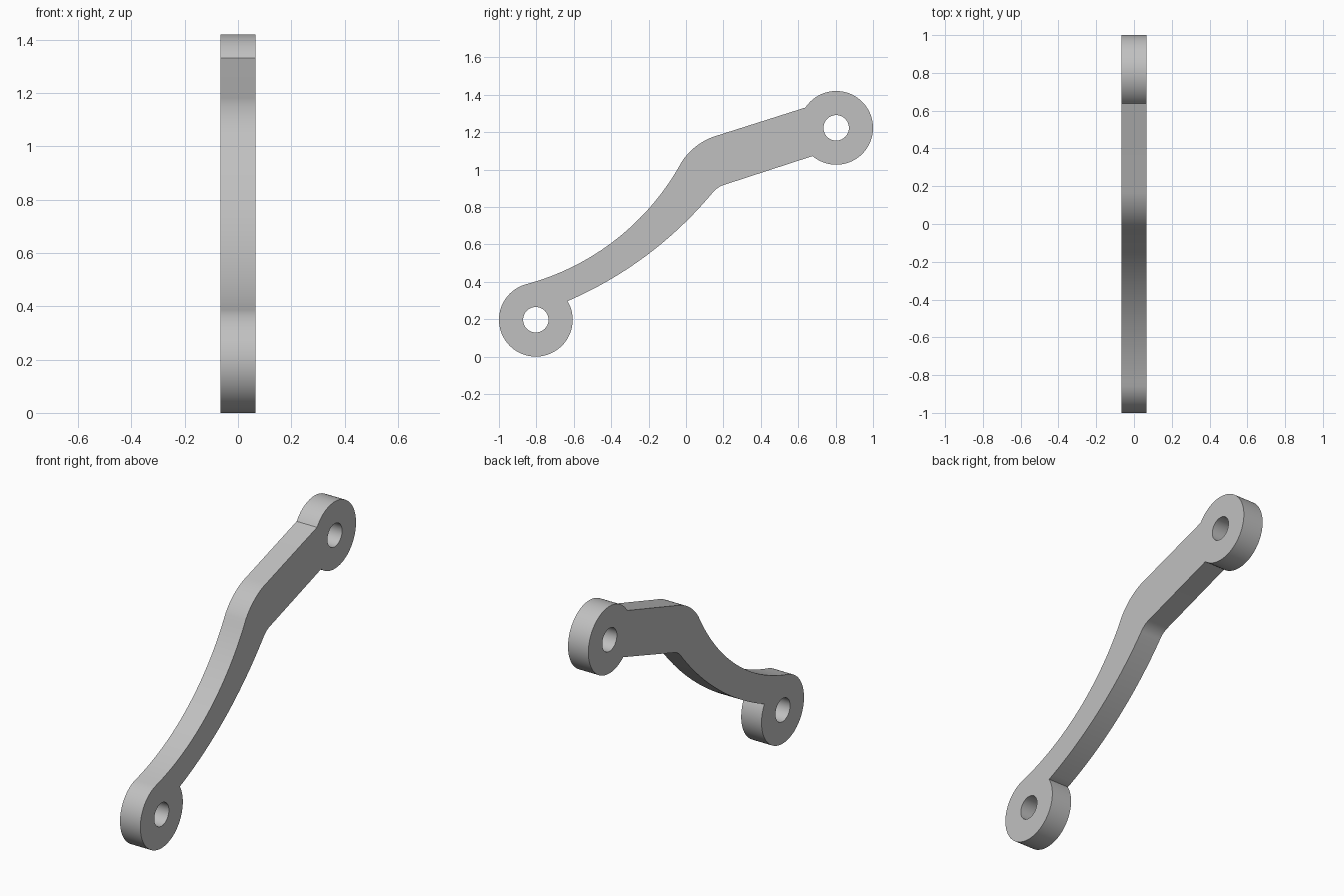
import bpy, bmesh, math
from mathutils import Vector

cube = bpy.data.objects.get("Cube")
if cube:
    bpy.data.objects.remove(cube, do_unlink=True)

HALF_WIDTH = 0.066
BOSS_R, HOLE_R = 0.197, 0.068
LOW, HIGH = Vector((-0.803, 0.197)), Vector((0.803, 1.223))


def arc(centre, radius, start, end, steps):
    """Points along a circular arc, angles in degrees."""
    angles = [math.radians(start + (end - start) * i / steps) for i in range(steps + 1)]
    return [centre + radius * Vector((math.cos(a), math.sin(a))) for a in angles]


def arc_through(a, b, c, steps):
    """Arc from a to c that passes through b."""
    a, b, c = Vector(a), Vector(b), Vector(c)
    p, q = b - a, c - a
    d = 2 * (p.x * q.y - p.y * q.x)
    centre = a + Vector((q.y * p.dot(p) - p.y * q.dot(q),
                         p.x * q.dot(q) - q.x * p.dot(p))) / d
    start = math.atan2(*(a - centre).yx)
    end = math.atan2(*(c - centre).yx)
    sweep = (end - start + math.pi) % (2 * math.pi) - math.pi
    return arc(centre, (a - centre).length, math.degrees(start),
               math.degrees(start + sweep), steps)


# Side profile, counter-clockwise: low boss, underside, high boss, top edge
outline = arc(LOW, BOSS_R, 107, 390.6, 72)
outline += arc_through((-0.63, 0.298), (-0.195, 0.553), (0.136, 0.869), 28)
outline += arc_through((0.136, 0.869), (0.164, 0.898), (0.2, 0.917), 8)[1:]
outline += arc(HIGH, BOSS_R, -130, 146.5, 72)
outline += arc_through((0.18, 1.186), (0.067, 1.134), (-0.022, 1.043), 14)
outline += arc_through((-0.022, 1.043), (-0.4, 0.607), (-0.862, 0.385), 32)[1:-1]
holes = [arc(c, HOLE_R, 0, 360, 48)[:-1] for c in (LOW, HIGH)]

# Fill the profile around the pin holes, then extrude it across the width
bm = bmesh.new()
edges = []
for loop in [outline] + holes:
    verts = [bm.verts.new((-HALF_WIDTH, p.x, p.y)) for p in loop]
    edges += [bm.edges.new((v, verts[i - 1])) for i, v in enumerate(verts)]
bmesh.ops.triangle_fill(bm, edges=edges, use_beauty=True)
side = bmesh.ops.extrude_face_region(bm, geom=bm.faces[:], use_keep_orig=True)
moved = [g for g in side["geom"] if isinstance(g, bmesh.types.BMVert)]
bmesh.ops.translate(bm, verts=moved, vec=(2 * HALF_WIDTH, 0, 0))
bmesh.ops.recalc_face_normals(bm, faces=bm.faces[:])
mesh = bpy.data.meshes.new("link_arm")
bm.to_mesh(mesh)
bm.free()

# Plain grey metal
grey = bpy.data.materials.new("grey")
grey.use_nodes = True
colour = (0.53, 0.53, 0.53, 1)
grey.diffuse_color = colour
grey.node_tree.nodes["Principled BSDF"].inputs["Base Color"].default_value = colour
mesh.materials.append(grey)

arm = bpy.data.objects.new("link_arm", mesh)
bpy.context.collection.objects.link(arm)
bpy.ops.object.select_all(action="DESELECT")
arm.select_set(True)
bpy.context.view_layer.objects.active = arm
bpy.ops.object.shade_smooth_by_angle(angle=math.radians(25))
